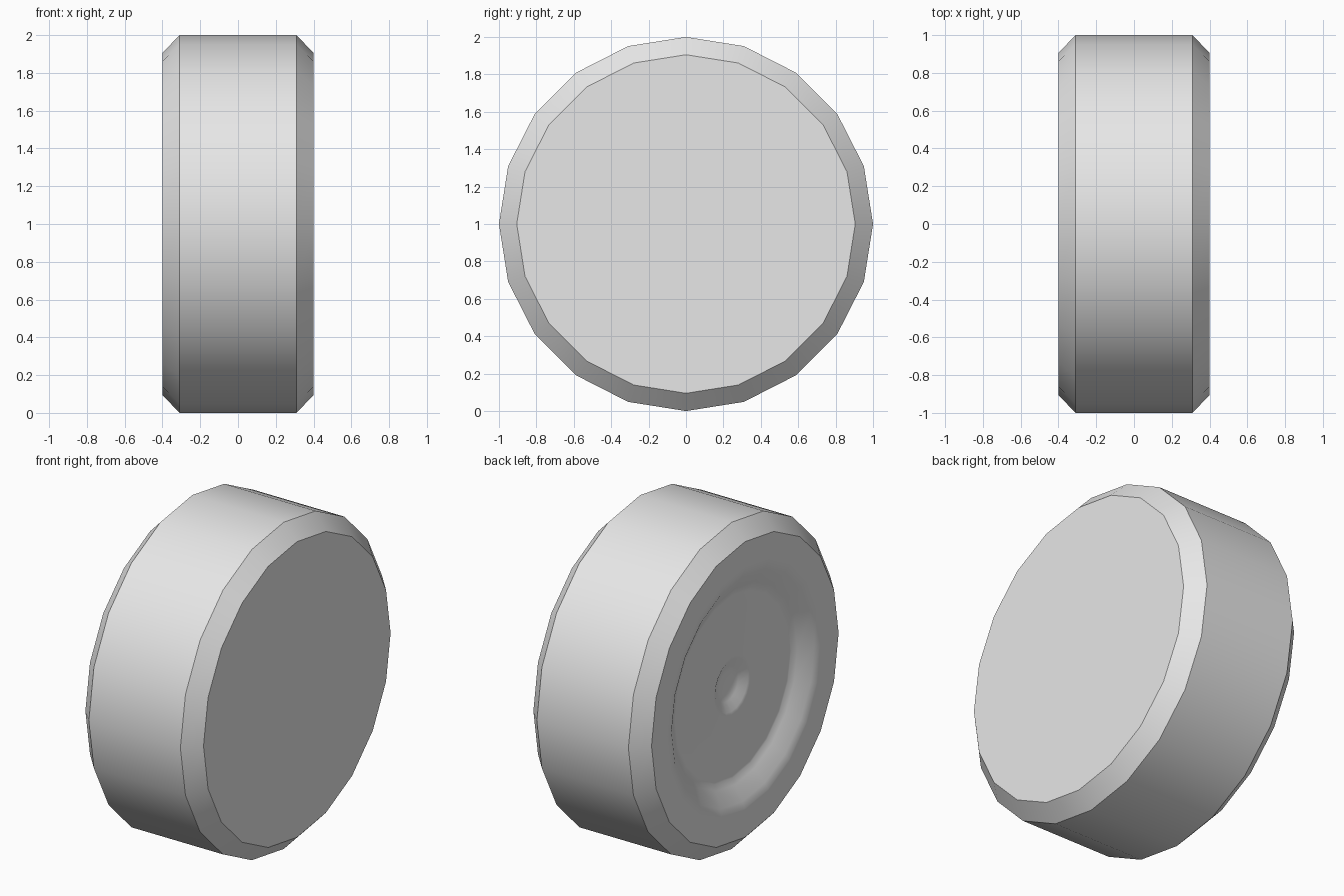
import bpy
import bmesh
from math import cos, sin, tau, radians

cube = bpy.data.objects.get("Cube")
if cube:
    bpy.data.objects.remove(cube, do_unlink=True)

SIDES = 20
CENTRE_Z = 1.0

# One plain grey for the whole wheel
grey = bpy.data.materials.new("light grey")
grey.use_nodes = True
colour = (0.8, 0.8, 0.8, 1)
grey.diffuse_color = colour
grey.node_tree.nodes["Principled BSDF"].inputs["Base Color"].default_value = colour

# Profile as (x, radius): flat side, chamfered tread, then dished side
profile = [
    (0.40, 0.905), (0.31, 1.0), (-0.31, 1.0), (-0.40, 0.905),
    (-0.40, 0.75), (-0.398, 0.73), (-0.385, 0.69), (-0.333, 0.60),
    (-0.315, 0.565), (-0.313, 0.55),
    (-0.313, 0.18), (-0.308, 0.16), (-0.28, 0.105), (-0.27, 0.07),
]


def lathe(name, points, material):
    """Turn a profile around the x axis and cap both ends."""
    bm = bmesh.new()
    rings = []
    for x, r in points:
        angles = [tau * i / SIDES for i in range(SIDES)]
        rings.append([bm.verts.new((x, r * cos(a), r * sin(a))) for a in angles])
    for a, b in zip(rings, rings[1:]):
        for i in range(SIDES):
            j = (i + 1) % SIDES
            bm.faces.new((a[i], a[j], b[j], b[i]))
    bm.faces.new(rings[0])
    bm.faces.new(rings[-1])
    bmesh.ops.recalc_face_normals(bm, faces=bm.faces)
    mesh = bpy.data.meshes.new(name)
    bm.to_mesh(mesh)
    bm.free()
    mesh.materials.append(material)
    obj = bpy.data.objects.new(name, mesh)
    bpy.context.collection.objects.link(obj)
    return obj


# Wheel, standing on the ground, with crisp chamfers and a soft dish
wheel = lathe("wheel", profile, grey)
wheel.location.z = CENTRE_Z
bpy.ops.object.select_all(action="DESELECT")
wheel.select_set(True)
bpy.context.view_layer.objects.active = wheel
bpy.ops.object.shade_smooth_by_angle(angle=radians(35))
